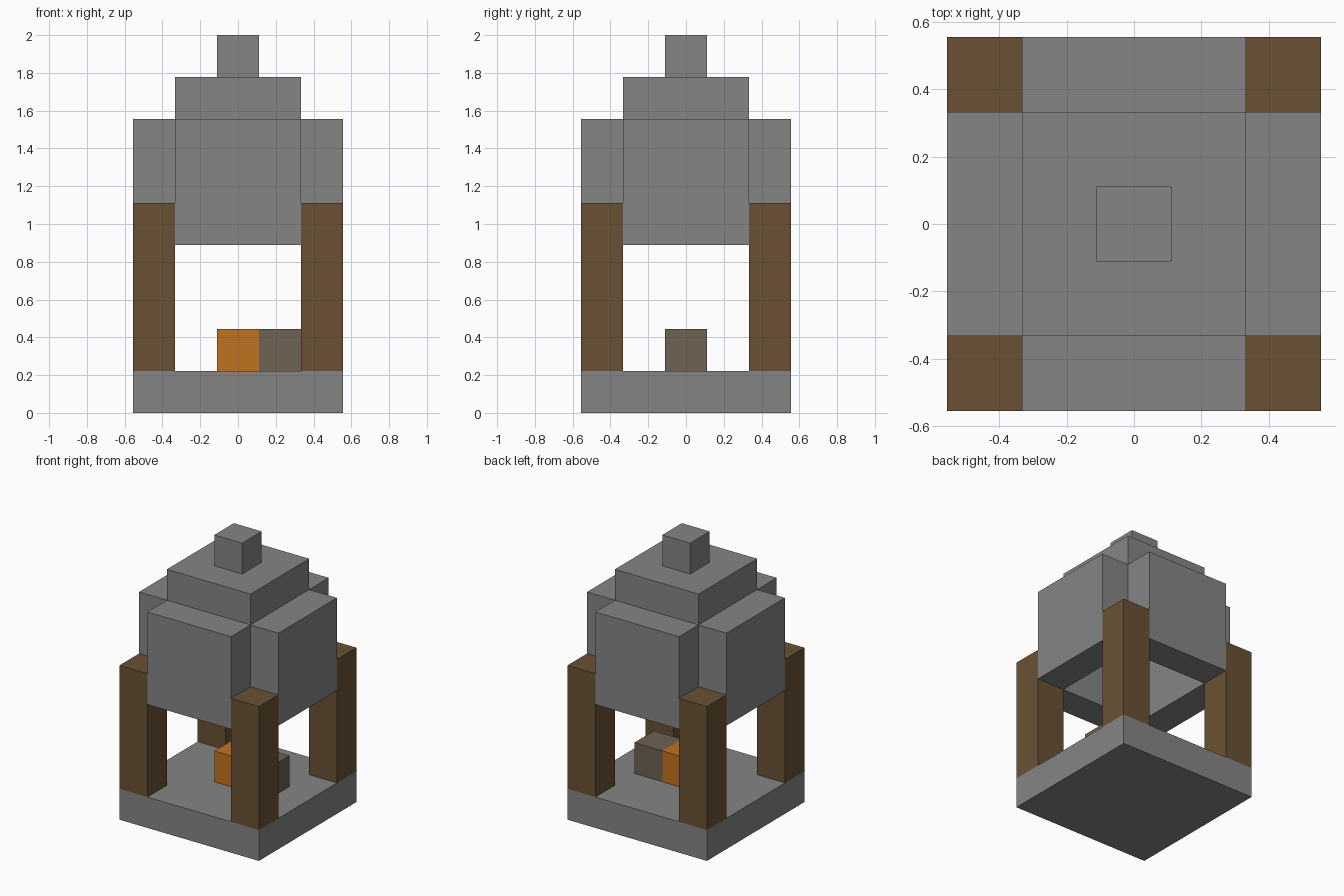
import bpy
import bmesh
from mathutils import Vector

default = bpy.data.objects.get("Cube")
if default:
    bpy.data.objects.remove(default, do_unlink=True)

UNIT = 2 / 9  # one block


def material(name, rgb):
    mat = bpy.data.materials.new(name)
    mat.use_nodes = True
    color = (*rgb, 1)
    mat.diffuse_color = color
    mat.node_tree.nodes["Principled BSDF"].inputs["Base Color"].default_value = color
    return mat


stone = material("grey_stone", (0.235, 0.235, 0.235))
wood = material("brown_wood", (0.144, 0.083, 0.034))
fire = material("orange_fire", (0.53, 0.17, 0.014))
taupe = material("grey_brown", (0.162, 0.122, 0.088))


def block(name, low, high, mat):
    """Flat-faced box between two corners given in block units."""
    low, high = Vector(low) * UNIT, Vector(high) * UNIT
    bm = bmesh.new()
    bmesh.ops.create_cube(bm, size=1)
    bmesh.ops.scale(bm, vec=high - low, verts=bm.verts)
    mesh = bpy.data.meshes.new(name)
    bm.to_mesh(mesh)
    bm.free()
    mesh.materials.append(mat)
    obj = bpy.data.objects.new(name, mesh)
    obj.location = (low + high) / 2
    bpy.context.collection.objects.link(obj)
    return obj


# Square base slab
block("base", (-2.5, -2.5, 0), (2.5, 2.5, 1), stone)

# Corner posts
for side, x in (("right", -2), ("left", 2)):
    for end, y in (("front", -2), ("back", 2)):
        block(f"{end}_{side}_post", (x - .5, y - .5, 1), (x + .5, y + .5, 5), wood)

# Thick hood walls around a hollow middle
for name, x, y in (("front", 0, -2), ("back", 0, 2), ("right", -2, 0), ("left", 2, 0)):
    half_x, half_y = (1.5, .5) if x == 0 else (.5, 1.5)
    block(f"{name}_hood_wall", (x - half_x, y - half_y, 4),
          (x + half_x, y + half_y, 7), stone)

# Hood lid and top knob
block("hood_lid", (-1.5, -1.5, 7), (1.5, 1.5, 8), stone)
block("top_knob", (-.5, -.5, 8), (.5, .5, 9), stone)

# Hearth blocks on the base
block("fire_block", (-.5, -.5, 1), (.5, .5, 2), fire)
block("hearth_block", (.5, -.5, 1), (1.5, .5, 2), taupe)
